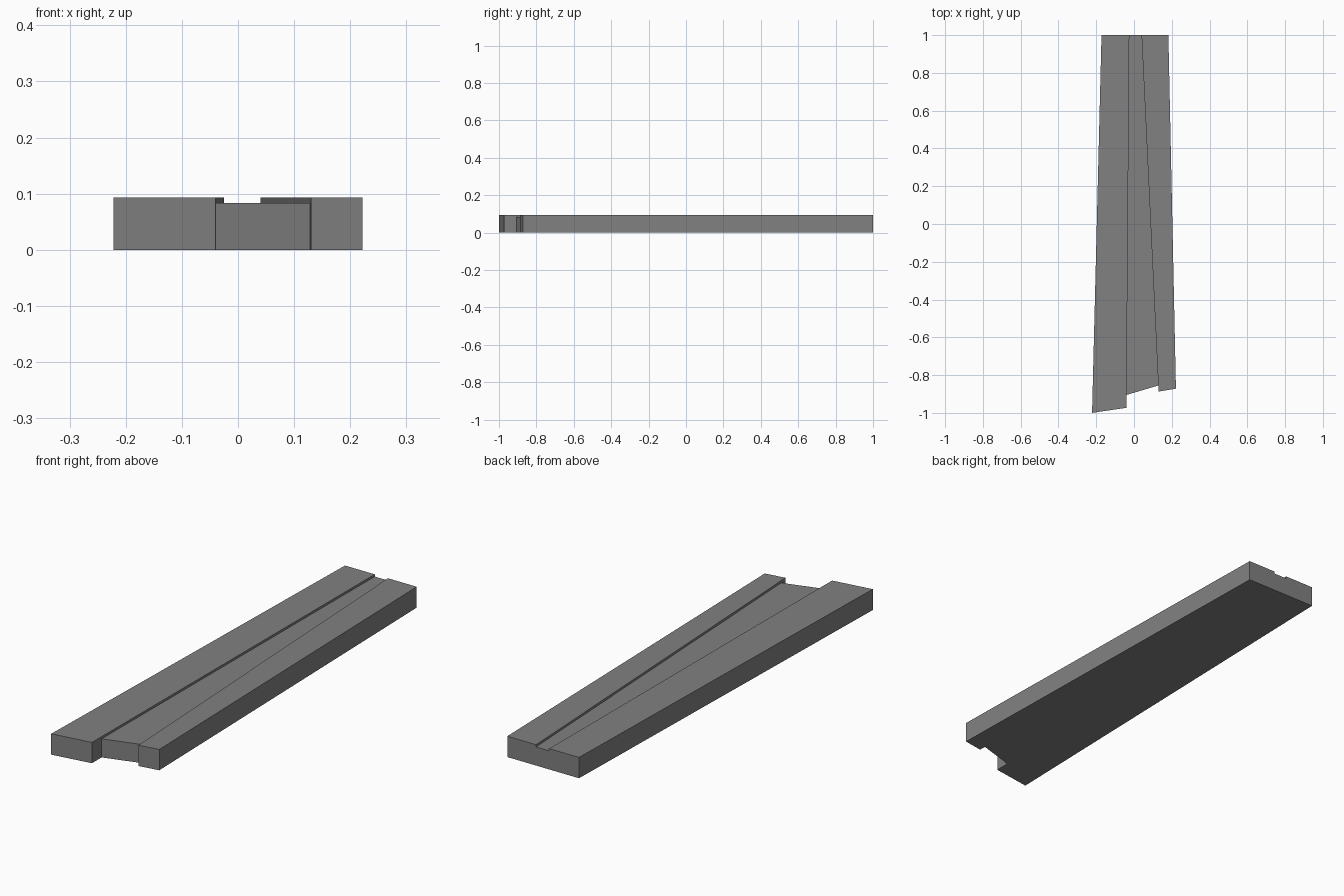
import bpy, bmesh

if "Cube" in bpy.data.objects:
    bpy.data.objects.remove(bpy.data.objects["Cube"], do_unlink=True)

FLOOR, TOP = 0.083, 0.093

grey = bpy.data.materials.new("mid grey")
grey.use_nodes = True
colour = (0.22, 0.22, 0.22, 1)
grey.diffuse_color = colour
grey.node_tree.nodes["Principled BSDF"].inputs["Base Color"].default_value = colour

# Plan corners, front to back, on each side of the groove
outer_right, outer_left = [(-0.222, -1), (-0.172, 1)], [(0.222, -0.872), (0.182, 1)]
inner_right = [(-0.04, -0.973), (-0.0395, -0.905), (-0.025, 1)]
inner_left = [(0.13, -0.887), (0.1285, -0.855), (0.04, 1)]

bm = bmesh.new()
corners = {p: bm.verts.new((*p, 0)) for p in outer_right + outer_left + inner_right + inner_left}


def plan_face(points):
    return bm.faces.new([corners[p] for p in points])


right_rail = plan_face(outer_right + inner_right[::-1])
groove = plan_face(inner_right[1:] + inner_left[:0:-1])
left_rail = plan_face(inner_left + outer_left[::-1])


def raise_faces(faces, height, keep):
    made = bmesh.ops.extrude_face_region(bm, geom=faces, use_keep_orig=keep)["geom"]
    verts = [v for v in made if isinstance(v, bmesh.types.BMVert)]
    bmesh.ops.translate(bm, verts=verts, vec=(0, 0, height))
    return [f for f in made if isinstance(f, bmesh.types.BMFace)]


# Full slab up to the groove floor, then the two rails above it
tops = raise_faces([right_rail, groove, left_rail], FLOOR, True)
rails = [f for f in tops if len(f.verts) == 5]
raise_faces(rails, TOP - FLOOR, False)

# Merge coplanar faces and make the shell consistent
bmesh.ops.dissolve_limit(bm, angle_limit=0.002, verts=bm.verts[:], edges=bm.edges[:])
bmesh.ops.recalc_face_normals(bm, faces=bm.faces[:])

mesh = bpy.data.meshes.new("grooved_plank")
bm.to_mesh(mesh)
bm.free()
mesh.materials.append(grey)
plank = bpy.data.objects.new("grooved_plank", mesh)
bpy.context.collection.objects.link(plank)
